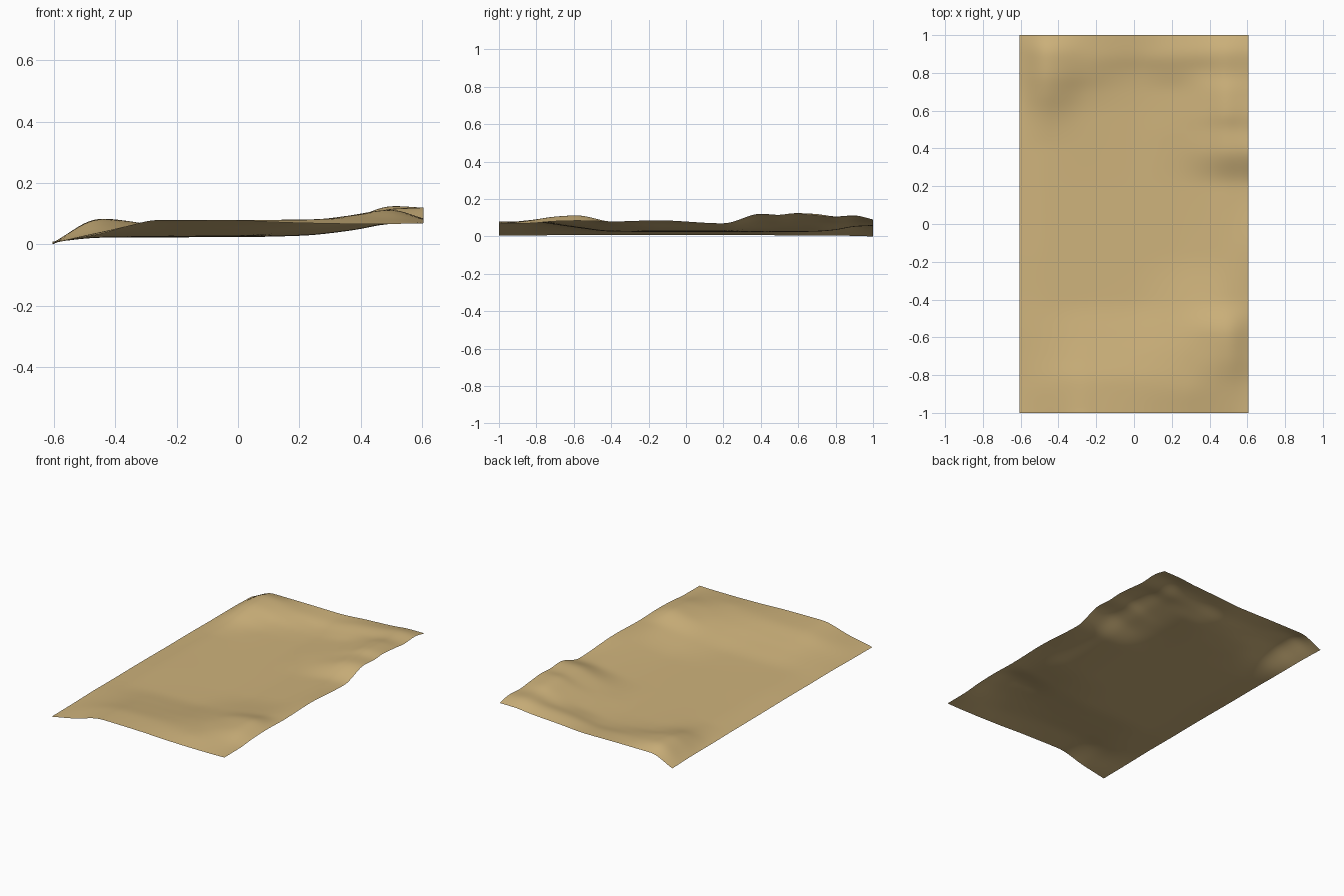
import bpy, bmesh

if "Cube" in bpy.data.objects:
    bpy.data.objects.remove(bpy.data.objects["Cube"])

# Cross-section stations (x across, y along) and heights in thousandths of a unit
XS = [-.605, -.45, -.25, 0, .2, .38, .5, .605]
SECTIONS = {
    -1.0: [7, 37, 83, 80, 73, 70, 70, 72],
    -.85: [8, 43, 80, 83, 84, 89, 86, 73],
    -.70: [10, 36, 62, 68, 77, 99, 110, 84],
    -.58: [12, 31, 46, 51, 66, 100, 117, 87],
    -.40: [11, 25, 28, 30, 45, 68, 82, 83],
    -.15: [12, 26, 27, 27, 31, 50, 74, 89],
    .20: [10, 25, 26, 27, 33, 52, 70, 73],
    .40: [10, 25, 27, 27, 42, 84, 120, 124],
    .50: [9, 30, 28, 27, 46, 85, 118, 118],
    .58: [8, 40, 29, 27, 47, 90, 129, 123],
    .70: [8, 68, 38, 29, 48, 89, 124, 114],
    .80: [8, 85, 56, 37, 62, 85, 110, 105],
    .90: [6, 88, 66, 55, 80, 98, 117, 110],
    1.0: [3, 62, 62, 60, 72, 82, 93, 94],
}
YS = list(SECTIONS)


def smooth_curve(ts, vs, t):
    """Smooth interpolation through unevenly spaced stations."""
    i = 0
    while i < len(ts) - 2 and t > ts[i + 1]:
        i += 1

    def slope(k):
        if k == 0 or k == len(ts) - 1:
            a, b = (0, 1) if k == 0 else (k - 1, k)
            return (vs[b] - vs[a]) / (ts[b] - ts[a])
        h0, h1 = ts[k] - ts[k - 1], ts[k + 1] - ts[k]
        d0, d1 = (vs[k] - vs[k - 1]) / h0, (vs[k + 1] - vs[k]) / h1
        if d0 * d1 <= 0:          # flat at crests and hollows, no overshoot
            return 0
        return 2 * d0 * d1 / (d0 + d1)

    h = ts[i + 1] - ts[i]
    u = (t - ts[i]) / h
    return ((2*u**3 - 3*u**2 + 1) * vs[i] + (u**3 - 2*u**2 + u) * h * slope(i)
            + (3*u**2 - 2*u**3) * vs[i + 1] + (u**3 - u**2) * h * slope(i + 1))


# Ground sheet: a fine grid lofted through the cross-sections
NX, NY = 72, 120
bm = bmesh.new()
bmesh.ops.create_grid(bm, x_segments=NX, y_segments=NY, size=1)
columns = {}
for v in bm.verts:
    x, y = v.co.x * .605, v.co.y
    key = round(x, 4)
    if key not in columns:
        columns[key] = [smooth_curve(XS, SECTIONS[s], x) for s in YS]
    v.co = (x, y, smooth_curve(YS, columns[key], y) / 1000)
# soften the dunes a little, keeping the rim in place
inner = [v for v in bm.verts if not v.is_boundary]
for _ in range(6):
    bmesh.ops.smooth_vert(bm, verts=inner, factor=.5, use_axis_z=True)
low = min(v.co.z for v in bm.verts)
for v in bm.verts:
    v.co.z -= low
for f in bm.faces:
    f.smooth = True

mesh = bpy.data.meshes.new("sand_ground")
bm.to_mesh(mesh)
bm.free()
ground = bpy.data.objects.new("sand_ground", mesh)
bpy.context.collection.objects.link(ground)

# Sand colour
sand = bpy.data.materials.new("sand")
sand.diffuse_color = (.62, .45, .2, 1)
sand.use_nodes = True
sand.node_tree.nodes["Principled BSDF"].inputs["Base Color"].default_value = sand.diffuse_color
mesh.materials.append(sand)
